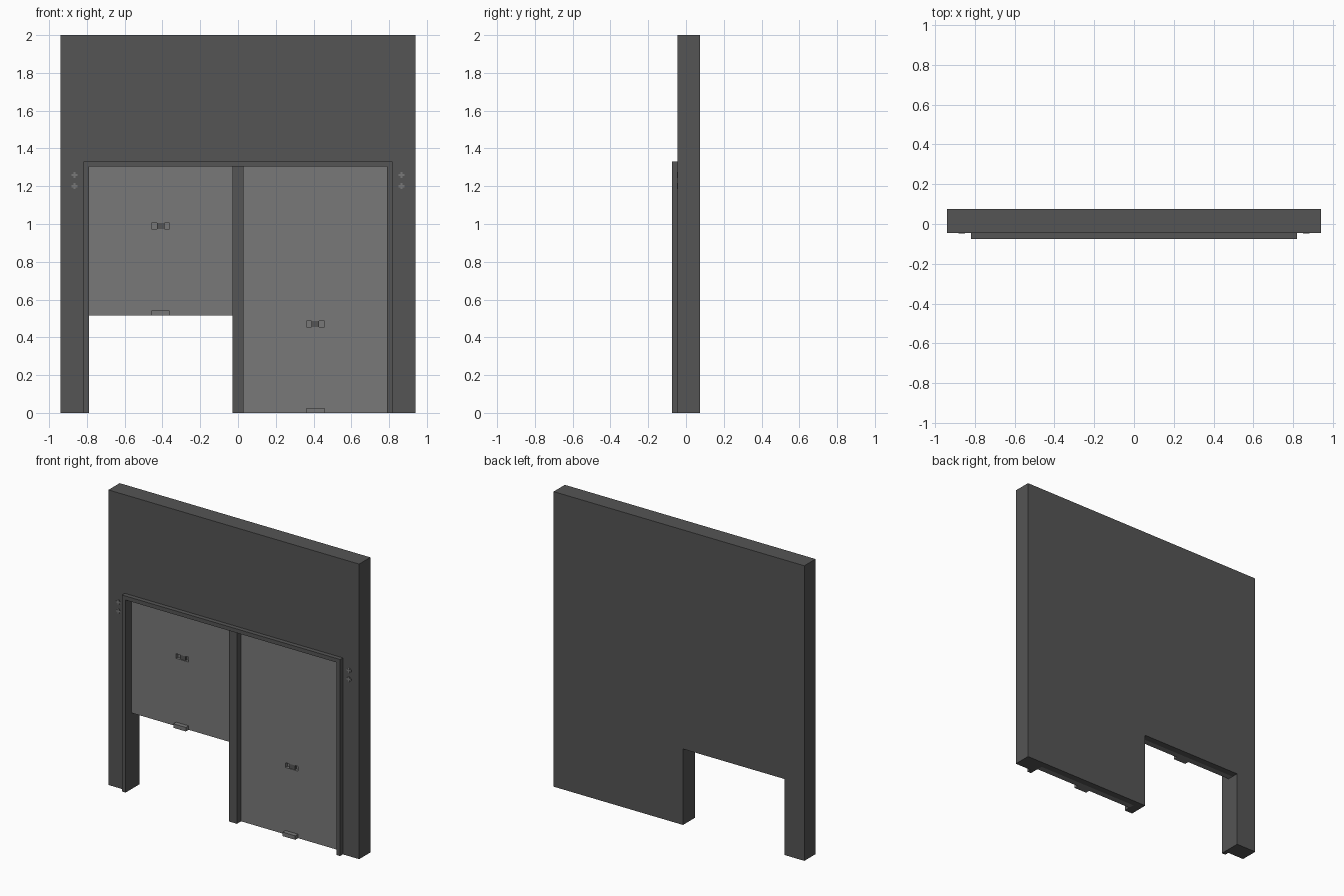
import bpy, bmesh

if "Cube" in bpy.data.objects:
    bpy.data.objects.remove(bpy.data.objects["Cube"])


def material(name, v):
    m = bpy.data.materials.new(name)
    m.diffuse_color = (v, v, v, 1)
    m.use_nodes = True
    m.node_tree.nodes["Principled BSDF"].inputs["Base Color"].default_value = m.diffuse_color
    return m


DARK = material("dark grey", 0.09)
LIGHT = material("mid grey", 0.19)


def finish(bm, name, mat):
    bmesh.ops.recalc_face_normals(bm, faces=bm.faces)
    me = bpy.data.meshes.new(name)
    bm.to_mesh(me)
    bm.free()
    me.materials.append(mat)
    ob = bpy.data.objects.new(name, me)
    bpy.context.collection.objects.link(ob)
    return ob


def slab(name, outline, y0, y1, mat, open_y=None):
    """Extrude an x,z outline from y0 to y1; open_y leaves a hidden cap off."""
    bm = bmesh.new()
    face = bm.faces.new([bm.verts.new((x, y0, z)) for x, z in outline])
    ext = bmesh.ops.extrude_face_region(bm, geom=[face], use_keep_orig=True)
    new = [v for v in ext["geom"] if isinstance(v, bmesh.types.BMVert)]
    bmesh.ops.translate(bm, verts=new, vec=(0, y1 - y0, 0))
    bmesh.ops.recalc_face_normals(bm, faces=bm.faces)
    if open_y is not None:
        caps = [f for f in bm.faces
                if all(abs(v.co.y - open_y) < 1e-5 for v in f.verts)]
        bmesh.ops.delete(bm, geom=caps, context="FACES_ONLY")
    return finish(bm, name, mat)


def box(name, x0, x1, y0, y1, z0, z1, mat):
    return slab(name, [(x0, z0), (x1, z0), (x1, z1), (x0, z1)], y0, y1, mat)


def arch(w, h, iw, ih):
    """Upside-down U outline."""
    return [(-w, 0), (-w, h), (w, h), (w, 0), (iw, 0), (iw, ih), (-iw, ih), (-iw, 0)]


W, IN, POST = 0.94, 0.79, 0.03       # wall half width, opening, post half width
TOP, RAISED = 1.305, 0.515           # opening top, raised door bottom
FRONT, BACK, MID, DOOR = -0.045, 0.075, 0.03, -0.01

# Wall: front layer with door niche, back layer open only below the raised door
slab("wall_front", arch(W, 2, IN, TOP), FRONT, MID, DARK, open_y=MID)
slab("wall_back", [(-W, 0), (-W, 2), (W, 2), (W, 0), (-POST, 0),
                   (-POST, RAISED), (-IN, RAISED), (-IN, 0)],
     MID, BACK, DARK, open_y=MID)

# Door frame and centre post
slab("door_frame", arch(0.818, 1.332, IN, TOP), -0.075, FRONT, DARK)
box("centre_post", -POST, POST, -0.055, MID, 0, TOP, DARK)

# Sliding doors with recessed grips and bottom pulls
for side, x0, x1, z0, grip in (("left", -IN, -POST, RAISED, 0.99),
                               ("right", POST, IN, 0, 0.47)):
    cx = (x0 + x1) / 2
    door = box(side + "_door", x0, x1, DOOR, MID, z0, TOP, LIGHT)
    cut = box(side + "_grip_cutter", cx - 0.047, cx + 0.047, DOOR - 0.05,
              DOOR + 0.02, grip - 0.016, grip + 0.016, LIGHT)
    cut.hide_render = True
    cut.hide_viewport = True
    mod = door.modifiers.new("grip recess", "BOOLEAN")
    mod.operation = "DIFFERENCE"
    mod.solver = "EXACT"
    mod.object = cut
    box(side + "_grip_bar", cx - 0.02, cx + 0.02, DOOR + 0.004, DOOR + 0.02,
        grip - 0.016, grip + 0.016, DARK)
    box(side + "_bottom_pull", cx - 0.047, cx + 0.047, DOOR - 0.03, DOOR,
        z0, z0 + 0.027, LIGHT)

# Small cross-shaped studs beside the frame
a, b = 0.016, 0.006
cross = [(-b, -a), (b, -a), (b, -b), (a, -b), (a, b), (b, b),
         (b, a), (-b, a), (-b, b), (-a, b), (-a, -b), (-b, -b)]
for sx in (-1, 1):
    for z in (1.2, 1.26):
        slab("wall_stud", [(sx * 0.865 + x, z + dz) for x, dz in cross],
             FRONT - 0.003, FRONT, LIGHT)
